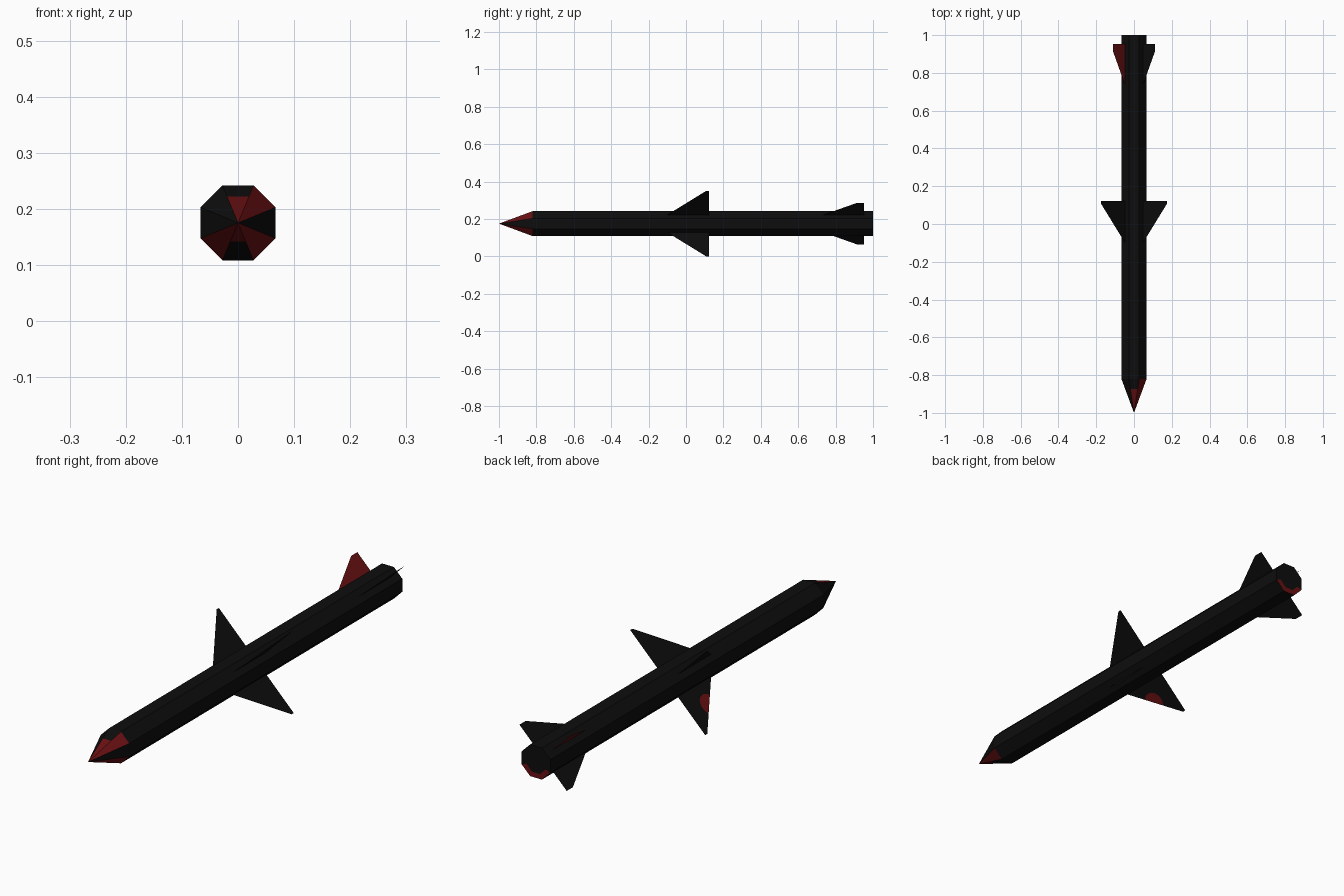
import bpy, bmesh, math
from mathutils import Vector

if "Cube" in bpy.data.objects:
    bpy.data.objects.remove(bpy.data.objects["Cube"])

CZ = 0.175                                # height of the long axis
APO = 0.0667                              # octagon flat radius
R = APO / math.cos(math.pi / 8)


def material(name, rgb):
    m = bpy.data.materials.new(name)
    m.diffuse_color = (*rgb, 1)
    m.use_nodes = True
    m.node_tree.nodes["Principled BSDF"].inputs["Base Color"].default_value = m.diffuse_color
    return m


MATS = [material("matte_black", (0.004, 0.004, 0.004)),
        material("dark_red", (0.14, 0.005, 0.006))]


def finish(name, bm, weld=True):
    if weld:
        bmesh.ops.remove_doubles(bm, verts=bm.verts, dist=1e-5)
        bmesh.ops.recalc_face_normals(bm, faces=bm.faces)
    me = bpy.data.meshes.new(name)
    bm.to_mesh(me)
    bm.free()
    for m in MATS:
        me.materials.append(m)
    ob = bpy.data.objects.new(name, me)
    bpy.context.collection.objects.link(ob)
    return ob


def corner(i, scale, y):
    """Corner i of the octagon section at station y."""
    a = math.radians(45 * i - 22.5)
    return Vector((R * scale * math.cos(a), y, CZ + R * scale * math.sin(a)))


def face(bm, pts, red=False):
    f = bm.faces.new([bm.verts.new(p) for p in pts])
    f.material_index = int(red)


# Octagonal body, nose cone and tail cap, one octant at a time
body, nose = bmesh.new(), bmesh.new()
RED_SHARE = [0, 1, 0.7, 0, 0, 1, 0.5, 1]  # how far red reaches from the tip
TIP = Vector((0, -1, CZ))
for i in range(8):
    a, b = corner(i, 1, -0.82), corner(i + 1, 1, -0.82)
    c, d = corner(i + 1, 1, 1), corner(i, 1, 1)
    face(body, [a, b, c, d])
    ci, di = corner(i + 1, 0.68, 1), corner(i, 0.68, 1)
    face(body, [d, c, ci, di], red=i in (5, 6, 7))
    face(body, [di, ci, Vector((0, 1, CZ))])
    s = RED_SHARE[i]
    if 0 < s < 1:
        p, q = TIP.lerp(a, s), TIP.lerp(b, s)
        face(nose, [TIP, q, p], red=True)
        face(nose, [p, q, b, a])
    else:
        face(nose, [TIP, b, a], red=s == 1)
finish("body_tube", body)
finish("nose_cone", nose)


def fin(name, angle, profile, red=False, spot=None):
    """Thin plate from a (radius, y) profile, turned about the long axis."""
    def place(p):
        t = math.radians(angle)
        return (p[0] * math.cos(t), p[1], CZ + p[0] * math.sin(t))
    bm = bmesh.new()
    pts = list(profile)
    if spot:                              # half disc cut in at the leading edge
        share, rad = spot
        p0, p1 = Vector(pts[0]), Vector(pts[1])
        u = (p1 - p0).normalized()
        n = Vector((-u.y, u.x))
        mid = p0.lerp(p1, share)
        arc = [mid - u * rad * math.cos(math.pi * k / 8)
               + n * rad * math.sin(math.pi * k / 8) for k in range(9)]
        face(bm, [place(p) for p in arc], red=True)
        pts[1:1] = arc
    face(bm, [place(p) for p in pts], red)
    finish(name, bm, weld=False)


WING = [(APO, -0.10), (0.2475, 0.108), (0.2475, 0.122), (APO, 0.122)]
TAIL = [(APO, 0.735), (0.156, 0.912), (0.156, 0.953), (APO, 0.953)]

# Four diagonal mid wings, one with a red half disc
for k, ang in enumerate((45, 135, 225, 315)):
    fin(f"mid_wing_{k + 1}", ang, WING, spot=(0.48, 0.045) if ang == 225 else None)

# Three diagonal tail fins, one of them red
for k, ang in enumerate((45, 135, 225)):
    fin(f"tail_fin_{k + 1}", ang, TAIL, red=ang == 135)
